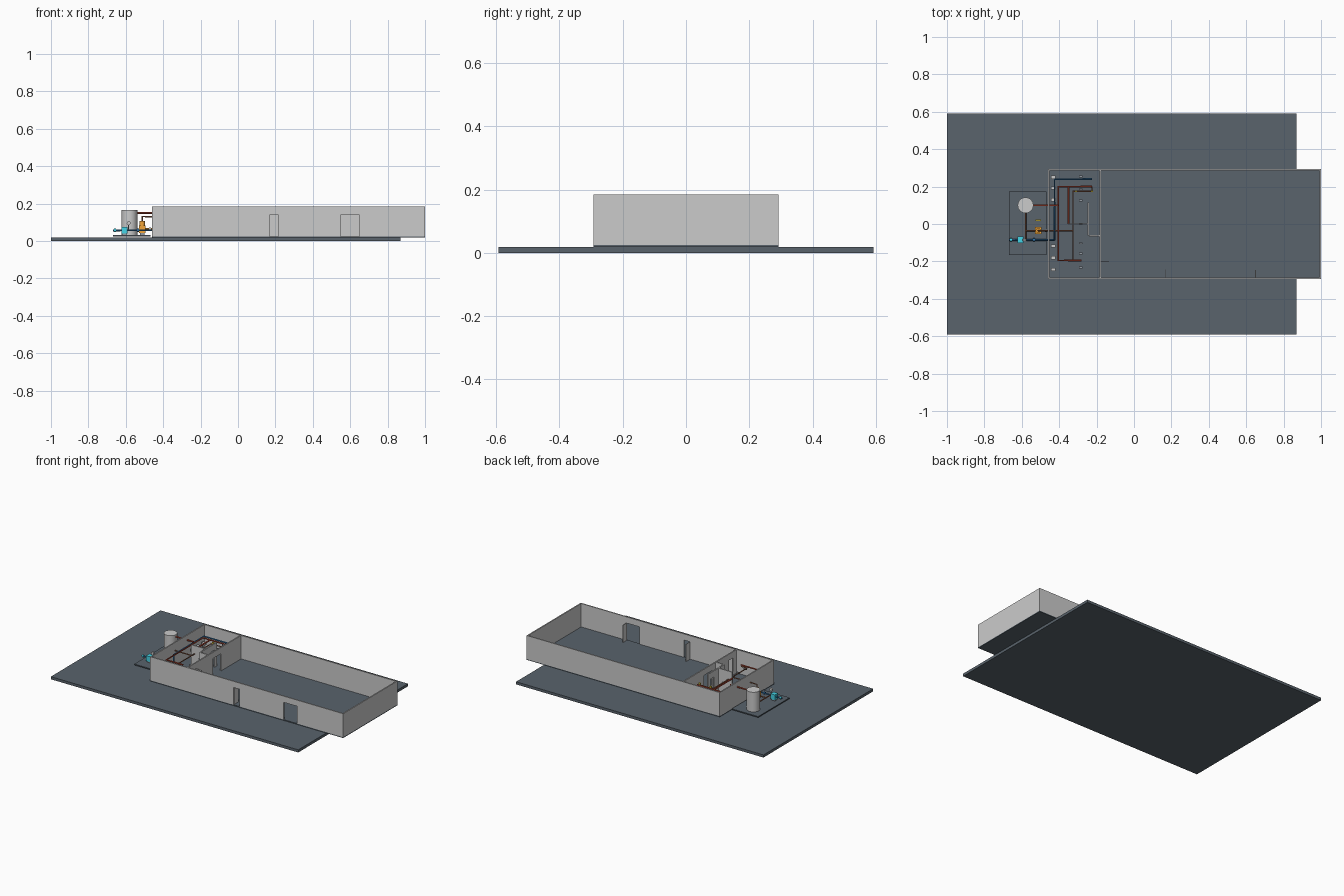
import bpy, bmesh, math
from mathutils import Vector, Matrix

if "Cube" in bpy.data.objects:
    bpy.data.objects.remove(bpy.data.objects["Cube"])


def material(name, color):
    m = bpy.data.materials.new(name)
    m.diffuse_color = (*color, 1)
    m.use_nodes = True
    m.node_tree.nodes["Principled BSDF"].inputs["Base Color"].default_value = m.diffuse_color
    return m


SLATE = material("slate", (0.10, 0.125, 0.15))
RED = material("hot_red", (0.42, 0.06, 0.03))
BLUE = material("cold_blue", (0.03, 0.16, 0.36))
BROWN = material("return_brown", (0.28, 0.11, 0.06))
CYAN = material("cyan", (0.06, 0.66, 0.80))
ORANGE = material("orange", (0.90, 0.38, 0.04))
YELLOW = material("yellow", (0.90, 0.68, 0.05))
WHITE = material("white", (0.88, 0.88, 0.88))
STEEL = material("steel", (0.30, 0.33, 0.36))


def boxes(name, spans, mat=None):
    """One object made of boxes, each (x0, x1, y0, y1, z0, z1)."""
    bm = bmesh.new()
    for x0, x1, y0, y1, z0, z1 in spans:
        size = Matrix.Diagonal((x1 - x0, y1 - y0, z1 - z0, 1))
        place = Matrix.Translation(((x0 + x1) / 2, (y0 + y1) / 2, (z0 + z1) / 2))
        bmesh.ops.create_cube(bm, size=1, matrix=place @ size)
    me = bpy.data.meshes.new(name)
    bm.to_mesh(me)
    bm.free()
    ob = bpy.data.objects.new(name, me)
    bpy.context.collection.objects.link(ob)
    if mat:
        me.materials.append(mat)
    return ob


def block(name, c, s, mat=None):
    return boxes(name, [(c[0] - s[0] / 2, c[0] + s[0] / 2, c[1] - s[1] / 2,
                         c[1] + s[1] / 2, c[2] - s[2] / 2, c[2] + s[2] / 2)], mat)


def cylinder(name, a, b, r, mat=None, sides=24):
    a, b = Vector(a), Vector(b)
    d = b - a
    bpy.ops.mesh.primitive_cylinder_add(vertices=sides, radius=r, depth=d.length,
                                        location=(a + b) / 2,
                                        rotation=d.to_track_quat('Z', 'Y').to_euler())
    ob = bpy.context.object
    ob.name = name
    if mat:
        ob.data.materials.append(mat)
    bpy.ops.object.shade_smooth_by_angle(angle=math.radians(40))
    return ob


def pipe(name, pts, r, mat):
    """Round pipe through the points, with mitred bends."""
    cu = bpy.data.curves.new(name, 'CURVE')
    cu.dimensions = '3D'
    cu.bevel_depth, cu.bevel_resolution, cu.use_fill_caps = r, 2, True
    sp = cu.splines.new('POLY')
    sp.points.add(len(pts) - 1)
    for p, co in zip(sp.points, pts):
        p.co = (*co, 1)
    ob = bpy.data.objects.new(name, cu)
    bpy.context.collection.objects.link(ob)
    cu.materials.append(mat)
    bpy.ops.object.select_all(action='DESELECT')
    ob.select_set(True)
    bpy.context.view_layer.objects.active = ob
    bpy.ops.object.convert(target='MESH')
    return ob


Z0, Z1, DOOR, T = 0.024, 0.185, 0.143, 0.008   # wall foot, wall top, door head, thickness


def wall(name, axis, at, lo, hi, openings=()):
    """Wall along an axis, split into piers and lintels round its openings."""
    runs, pos = [], lo
    for a, b in openings:
        runs += [(pos, a, Z0), (a, b, DOOR)]
        pos = b
    runs.append((pos, hi, Z0))
    if axis == 'x':
        spans = [(a, b, at, at + T, z, Z1) for a, b, z in runs]
    else:
        spans = [(at, at + T, a, b, z, Z1) for a, b, z in runs]
    return boxes(name, spans)


# Ground, building floor and plant pad
boxes("ground_slab", [(-1, 0.87, -0.592, 0.592, 0, 0.018)], SLATE)
boxes("building_floor", [(-0.46, 1, -0.293, 0.293, 0.019, 0.025)], SLATE)
boxes("plant_pad", [(-0.667, -0.467, -0.167, 0.173, 0.024, 0.031)], SLATE)

# Outer walls
wall("front_wall", 'x', -0.293, -0.46, 1, [(0.17, 0.215), (0.55, 0.65)])
wall("back_wall", 'x', 0.293 - T, -0.46, 1)
wall("left_wall", 'y', -0.46, -0.285, 0.285)
wall("right_wall", 'y', 1 - T, -0.285, 0.285)

# Inner partitions round the two wash rooms and their lobby
wall("partition", 'y', -0.184, -0.285, 0.285, [(-0.245, -0.20), (-0.02, 0.07)])
wall("lobby_screen", 'y', -0.248, -0.062, 0.115, [(-0.045, -0.005), (0.05, 0.09)])
wall("lobby_side", 'x', -0.066, -0.24, -0.184)
wall("room_divider", 'x', -0.004, -0.352, -0.248)

# Doors standing open
boxes("narrow_door", [(0.168, 0.172, -0.285, -0.242, Z0, DOOR)])
boxes("wide_door", [(0.648, 0.652, -0.285, -0.245, Z0, DOOR)])
boxes("store_door", [(-0.176, -0.134, -0.202, -0.198, Z0, DOOR)])

# Storage tank
cylinder("tank", (-0.58, 0.10, 0.031), (-0.58, 0.10, 0.165), 0.042, None, 32)

# Supply pump with flanges and gauge
block("supply_pump", (-0.608, -0.085, 0.057), (0.032, 0.034, 0.036), CYAN)
block("supply_pump_foot", (-0.608, -0.085, 0.035), (0.026, 0.026, 0.01), STEEL)
cylinder("supply_inlet_flange", (-0.662, -0.085, 0.057), (-0.652, -0.085, 0.057), 0.009, CYAN)
cylinder("supply_outlet_flange", (-0.54, -0.085, 0.057), (-0.53, -0.085, 0.057), 0.009, BLUE)
cylinder("gauge_stem", (-0.585, -0.085, 0.057), (-0.585, -0.085, 0.09), 0.003, STEEL, 12)
cylinder("gauge", (-0.585, -0.09, 0.096), (-0.585, -0.08, 0.096), 0.01, WHITE)

# Circulation pump and its control box
block("circulation_pump", (-0.512, -0.035, 0.062), (0.036, 0.036, 0.04), ORANGE)
block("circulation_pump_foot", (-0.512, -0.035, 0.036), (0.026, 0.026, 0.012), STEEL)
cylinder("circulation_motor", (-0.512, -0.035, 0.08), (-0.512, -0.035, 0.107), 0.014, ORANGE)
block("control_box", (-0.512, 0.02, 0.085), (0.03, 0.008, 0.04), YELLOW)
block("control_post", (-0.512, 0.02, 0.048), (0.006, 0.006, 0.036), STEEL)
cylinder("wall_valve", (-0.476, -0.035, 0.065), (-0.464, -0.035, 0.065), 0.008, WHITE)

# Cold pipes
pipe("cold_main", [(-0.667, -0.085, 0.057), (-0.425, -0.085, 0.057), (-0.425, -0.085, 0.13),
                   (-0.425, 0.24, 0.13), (-0.225, 0.24, 0.13)], 0.005, BLUE)
pipe("tank_feed", [(-0.58, -0.085, 0.057), (-0.58, -0.035, 0.057), (-0.58, 0.07, 0.057)], 0.004, BROWN)

# Hot pipes
pipe("tank_outlet", [(-0.545, 0.10, 0.15), (-0.405, 0.10, 0.15)], 0.005, RED)
pipe("hot_loop", [(-0.225, 0.20, 0.14), (-0.405, 0.20, 0.14), (-0.405, -0.195, 0.14),
                  (-0.28, -0.195, 0.14)], 0.005, RED)
pipe("hot_branch", [(-0.35, 0.20, 0.14), (-0.35, 0.0, 0.14)], 0.005, RED)

# Circulation pipes
pipe("pump_suction", [(-0.58, -0.035, 0.057), (-0.512, -0.035, 0.057)], 0.004, BROWN)
pipe("pump_delivery", [(-0.512, -0.035, 0.10), (-0.512, -0.035, 0.13),
                       (-0.325, -0.035, 0.13)], 0.004, BROWN)
pipe("return_riser", [(-0.28, -0.195, 0.13), (-0.325, -0.195, 0.13), (-0.325, 0.175, 0.13),
                      (-0.225, 0.175, 0.13), (-0.225, 0.20, 0.13)], 0.004, BROWN)
pipe("pump_low_line", [(-0.512, -0.035, 0.065), (-0.455, -0.035, 0.065)], 0.004, ORANGE)
for i, x in enumerate((-0.31, -0.225)):
    block(f"valve_{i}", (x, 0.175, 0.138), (0.012, 0.01, 0.012), YELLOW)

# Wash room fixtures along the end wall and outlets along the inner row
for i, y in enumerate((0.25, 0.192, 0.13, -0.118, -0.18, -0.243)):
    block(f"basin_{i}", (-0.432, y, 0.075), (0.026, 0.017, 0.016), WHITE)
    block(f"basin_stand_{i}", (-0.436, y, 0.046), (0.008, 0.008, 0.044), WHITE)
for i, y in enumerate((0.253, 0.186, 0.125, 0.0, -0.103, -0.158, -0.232)):
    block(f"outlet_{i}", (-0.285, y, 0.10), (0.02, 0.01, 0.01), STEEL)
